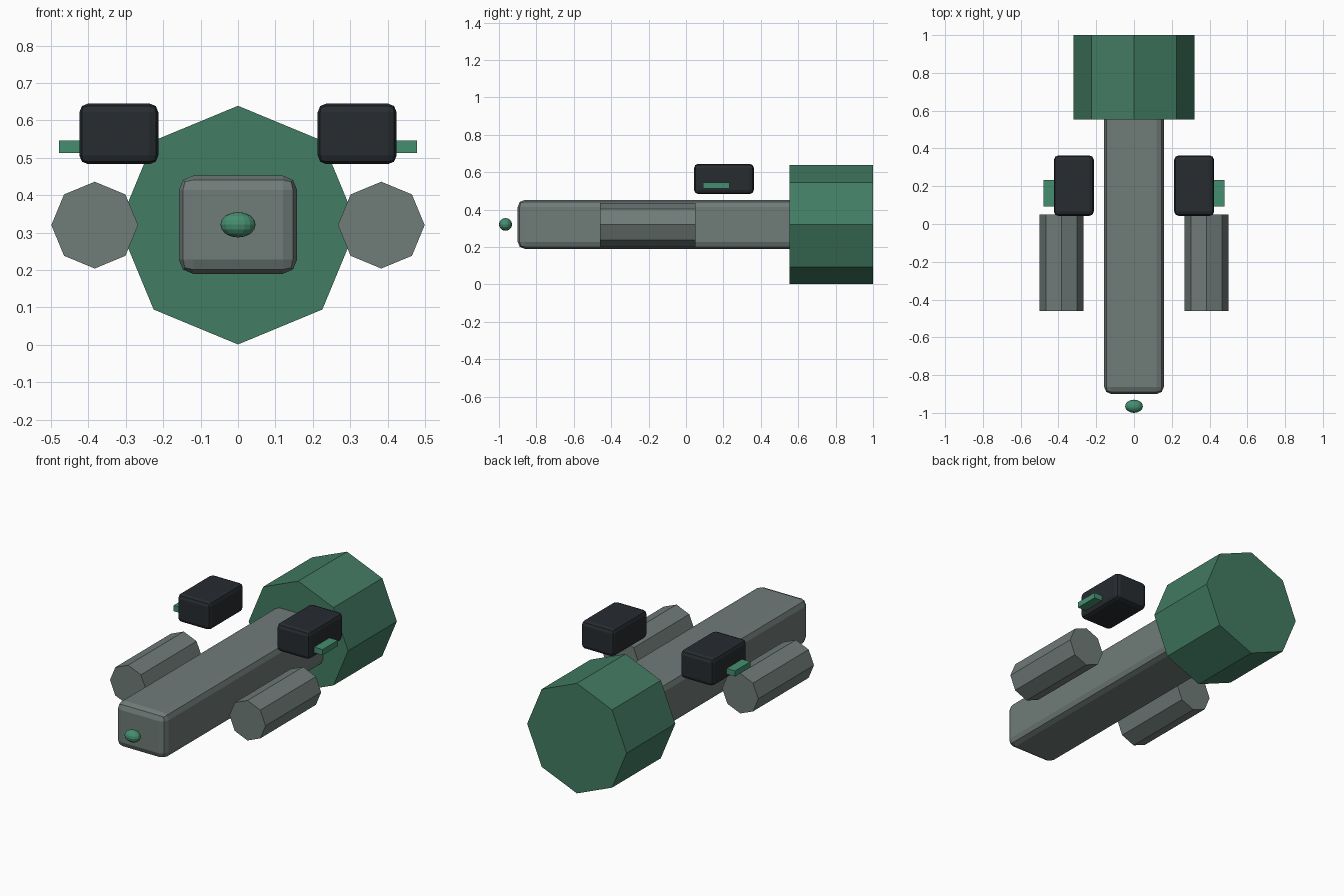
import bpy
from math import radians

if "Cube" in bpy.data.objects:
    bpy.data.objects.remove(bpy.data.objects["Cube"])


def material(name, rgb):
    m = bpy.data.materials.new(name)
    m.diffuse_color = (*rgb, 1)
    m.use_nodes = True
    m.node_tree.nodes["Principled BSDF"].inputs["Base Color"].default_value = m.diffuse_color
    return m


green = material("green", (0.055, 0.20, 0.125))
bright = material("bright_green", (0.06, 0.27, 0.16))
grey = material("hull_grey", (0.16, 0.20, 0.19))
dark = material("dark", (0.02, 0.025, 0.03))


def finish(name, mat):
    ob = bpy.context.object
    ob.name = name
    ob.data.materials.append(mat)
    return ob


def box(name, lo, hi, mat, bevel=0):
    mid = [(a + b) / 2 for a, b in zip(lo, hi)]
    bpy.ops.mesh.primitive_cube_add(size=1, location=mid)
    ob = finish(name, mat)
    ob.scale = [b - a for a, b in zip(lo, hi)]
    bpy.ops.object.transform_apply(location=False, rotation=False, scale=True)
    if bevel:
        mod = ob.modifiers.new("bevel", "BEVEL")
        mod.width = bevel
        mod.segments = 2
    return ob


def octagon(name, x, y0, y1, radius, mat):
    # eight-sided cylinder along y with a vertex pointing up
    bpy.ops.mesh.primitive_cylinder_add(
        vertices=8, radius=radius, depth=y1 - y0,
        location=(x, (y0 + y1) / 2, 0.32), rotation=(radians(90), 0, 0))
    return finish(name, mat)


# Main hull and rear engine
box("hull", (-0.158, -0.9, 0.19), (0.158, 0.65, 0.452), grey, 0.038)
octagon("rear_engine", 0, 0.553, 1.0, 0.319, green)

# Nose light, floating ahead of the hull
bpy.ops.mesh.primitive_uv_sphere_add(segments=16, ring_count=8, radius=1,
                                     location=(0, -0.965, 0.321))
finish("nose_light", bright).scale = (0.047, 0.035, 0.034)

# Paired side parts
for side, s in (("left", -1), ("right", 1)):
    octagon(f"{side}_tank", s * 0.383, -0.46, 0.05, 0.116, grey)
    x0, x1 = sorted((s * 0.213, s * 0.424))
    box(f"{side}_pod", (x0, 0.043, 0.483), (x1, 0.363, 0.645), dark, 0.023)
    x0, x1 = sorted((s * 0.38, s * 0.478))
    box(f"{side}_pod_light", (x0, 0.092, 0.513), (x1, 0.233, 0.546), bright)
